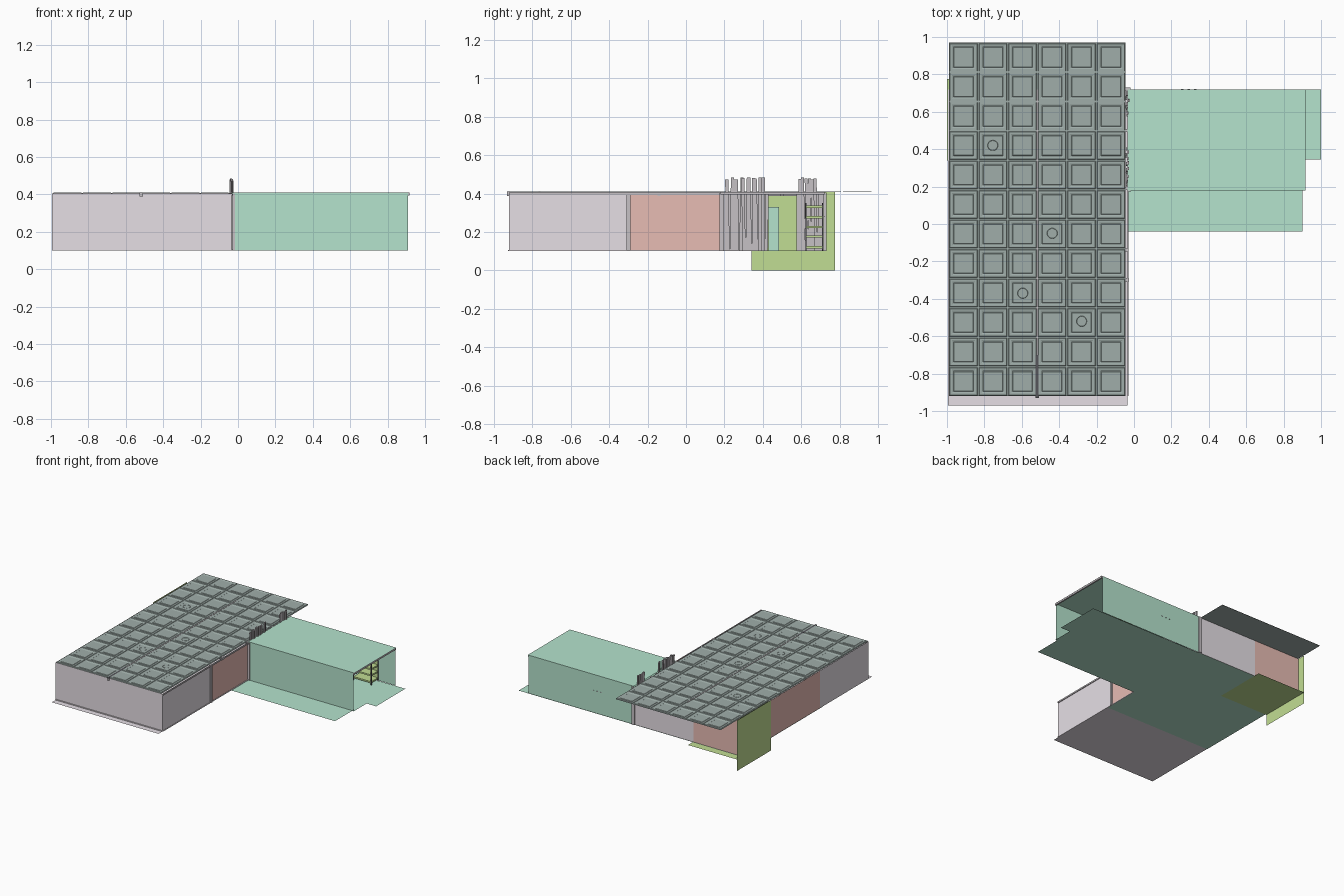
import bpy, bmesh, random
from mathutils import Vector

random.seed(4)
cube = bpy.data.objects.get("Cube")
if cube:
    bpy.data.objects.remove(cube, do_unlink=True)


def material(name, hexcode):
    def lin(c):
        return c / 12.92 if c < 0.04045 else ((c + 0.055) / 1.055) ** 2.4
    rgb = [lin(int(hexcode[i:i + 2], 16) / 255) for i in (0, 2, 4)]
    m = bpy.data.materials.new(name)
    m.use_nodes = True
    m.diffuse_color = (*rgb, 1)
    m.node_tree.nodes["Principled BSDF"].inputs["Base Color"].default_value = (*rgb, 1)
    return m


GREY = material("pale grey plaster", "e6dfe5")
GREEN = material("mint green", "b5e3cd")
SALMON = material("salmon", "f0c3bb")
OLIVE = material("yellow green", "c1dd93")
TILE = material("ceiling tile grey", "a0aeaa")
TRIM = material("trim grey", "c6c1c5")
DARK = material("dark grey", "55555a")


def finish(name, bm, mat):
    me = bpy.data.meshes.new(name)
    bm.to_mesh(me)
    bm.free()
    me.materials.append(mat)
    ob = bpy.data.objects.new(name, me)
    bpy.context.collection.objects.link(ob)
    return ob


def sheet(name, pts, mat):
    bm = bmesh.new()
    bm.faces.new([bm.verts.new(p) for p in pts])
    return finish(name, bm, mat)


def slab(name, outline, z, mat):
    return sheet(name, [(x, y, z) for x, y in outline], mat)


def rect(x0, x1, y0, y1):
    return [(x0, y0), (x1, y0), (x1, y1), (x0, y1)]


def wall(name, a, b, mat, z0=0.1, z1=0.405):
    # Vertical sheet from a to b; its outside lies to the right of a-b
    return sheet(name, [(*a, z0), (*b, z0), (*b, z1), (*a, z1)], mat)


def box(name, lo, hi, mat, tilt=0):
    bm = bmesh.new()
    bmesh.ops.create_cube(bm, size=1)
    lo, hi = Vector(lo), Vector(hi)
    for v in bm.verts:
        v.co = (lo + hi) / 2 + v.co * (hi - lo)
        v.co.y += tilt * (v.co.z - lo.z)
    return finish(name, bm, mat)


W, E, S, N = -0.995, -0.035, -0.92, 0.72
SPLIT = -0.3          # grey walls in front of it, salmon behind
WING_S, WING_E = 0.18, 0.91

# Floors
slab("main_floor", rect(W, E, -0.97, N), 0.1, GREY)
slab("green_floor", [(W, -0.34), (E, -0.34), (E, -0.04), (0.9, -0.04), (0.9, 0.18),
                     (0.915, 0.18), (0.915, 0.345), (1, 0.345), (1, N), (W, N)], 0.098, GREEN)
slab("entry_floor", rect(-1, -0.56, 0.34, 0.775), 0.094, OLIVE)

# Main room walls
wall("front_wall", (W, S), (E, S), GREY)
wall("left_wall_front", (E, S), (E, SPLIT), GREY)
wall("left_wall_back", (E, SPLIT), (E, WING_S), SALMON)
wall("back_wall_grey", (E, N), (-0.57, N), GREY)
wall("back_wall_salmon", (-0.57, N), (W, N), SALMON)
wall("right_wall_back", (W, N), (W, SPLIT), SALMON)
wall("right_wall_front", (W, SPLIT), (W, S), GREY)
wall("entry_panel", (-1, 0.775), (-1, 0.34), OLIVE, 0, 0.41)
wall("entry_panel_inside", (-0.98, 0.34), (-0.98, N), OLIVE)
wall("inner_door", (-0.9, 0.43), (-0.9, 0.485), GREEN, 0.1, 0.33)

# Side wing, open at its far end
wall("wing_front_wall", (E, WING_S), (WING_E, WING_S), GREEN, 0.1, 0.41)
wall("wing_back_wall", (WING_E, N), (E, N), GREEN, 0.1, 0.41)
slab("wing_roof", rect(E, WING_E + 0.008, WING_S, N), 0.41, GREEN)
box("wing_end_beam", (0.906, WING_S, 0.395), (0.918, N, 0.409), TRIM)
for i in range(3):
    box("wall_mark", (0.25 + i * 0.035, N, 0.279), (0.265 + i * 0.035, N + 0.003, 0.282), TRIM)

# Coffered ceiling: a grid of tiles, each with stepped insets
COLS, ROWS, X0, Y0, X1, Y1 = 6, 12, -0.99, -0.92, -0.045, 0.97
bm = bmesh.new()
bmesh.ops.create_grid(bm, x_segments=COLS, y_segments=ROWS, size=0.5)
for v in bm.verts:
    v.co = ((X0 + X1) / 2 + v.co.x * (X1 - X0), (Y0 + Y1) / 2 + v.co.y * (Y1 - Y0), 0.408)
tiles = bm.faces[:]
for width, rise in ((0.006, 0), (0.003, 0.003), (0.014, 0), (0.012, -0.003), (0.004, 0.002)):
    bmesh.ops.inset_individual(bm, faces=tiles, thickness=width, depth=rise)
finish("coffered_ceiling", bm, TILE)
slab("ceiling_underside", rect(X0, X1, Y0, Y1), 0.404, TILE)

# Round ceiling fittings
for x, y in ((-0.755, 0.42), (-0.437, -0.05), (-0.595, -0.37), (-0.28, -0.52)):
    bpy.ops.mesh.primitive_torus_add(location=(x, y, 0.41), major_radius=0.027,
                                     minor_radius=0.0012, major_segments=20, minor_segments=4)
    bpy.context.object.name = "ceiling_fitting"
    bpy.context.object.data.materials.append(TILE)

# Beams
box("long_beam", (-0.526, S - 0.01, 0.388), (-0.509, N, 0.407), TRIM)
box("long_beam_ridge", (-0.521, -0.7, 0.4), (-0.513, N, 0.411), TRIM)
box("long_beam_front_ridge", (-0.526, S - 0.01, 0.4), (-0.51, -0.7, 0.411), DARK)
for y in (-0.14, 0.19, 0.5):
    box("cross_beam", (W + 0.005, y - 0.008, 0.388), (E + 0.003, y + 0.008, 0.407), TRIM)

# Posts and trims along the outside
box("wall_post", (E - 0.01, SPLIT - 0.01, 0.1), (E + 0.008, SPLIT + 0.01, 0.405), TRIM)
box("wing_post", (E, 0.175, 0.1), (E + 0.018, 0.195, 0.405), TRIM)
box("back_post", (E - 0.012, N - 0.005, 0.1), (E + 0.015, N + 0.01, 0.405), TRIM)
box("top_trim_left", (E, S, 0.393), (E + 0.006, WING_S, 0.405), TRIM)
box("base_trim_front", (W, S - 0.006, 0.102), (E, S, 0.107), GREY)
box("base_trim_left", (E, S, 0.1), (E + 0.005, WING_S, 0.105), GREY)

# Rough upright planks either side of the passage
for y0, y1 in ((0.195, 0.425), (0.575, 0.715)):
    n = round((y1 - y0) / 0.016)
    step = (y1 - y0) / n
    for i in range(n):
        y = y0 + step * i
        x = E - 0.012 + random.uniform(0, 0.014)
        inner = 0 < i < n - 1 - (y0 > 0.5)
        top = random.uniform(0.47, 0.485) if inner else 0.4
        box("passage_plank", (x, y, 0.1), (x + 0.008, y + step, top), TRIM,
            random.uniform(-0.025, 0.025))
    box("plank_backing", (E - 0.016, y0, 0.1), (E - 0.013, y1, 0.4), TRIM)

# Shelf rack against the wing's back wall
RX0, RX1, RY0, RY1 = 0.6, 0.76, 0.625, 0.71
for z in (0.115, 0.17, 0.22, 0.27, 0.325):
    box("rack_shelf", (RX0, RY0, z), (RX1, RY1, z + 0.012), OLIVE)
for x in (RX0, RX1):
    for y in (RY0, RY1):
        box("rack_post", (x - 0.003, y - 0.003, 0.1), (x + 0.003, y + 0.003, 0.35), DARK)
box("rack_back", (RX0, RY1, 0.11), (RX1, RY1 + 0.004, 0.34), OLIVE)
